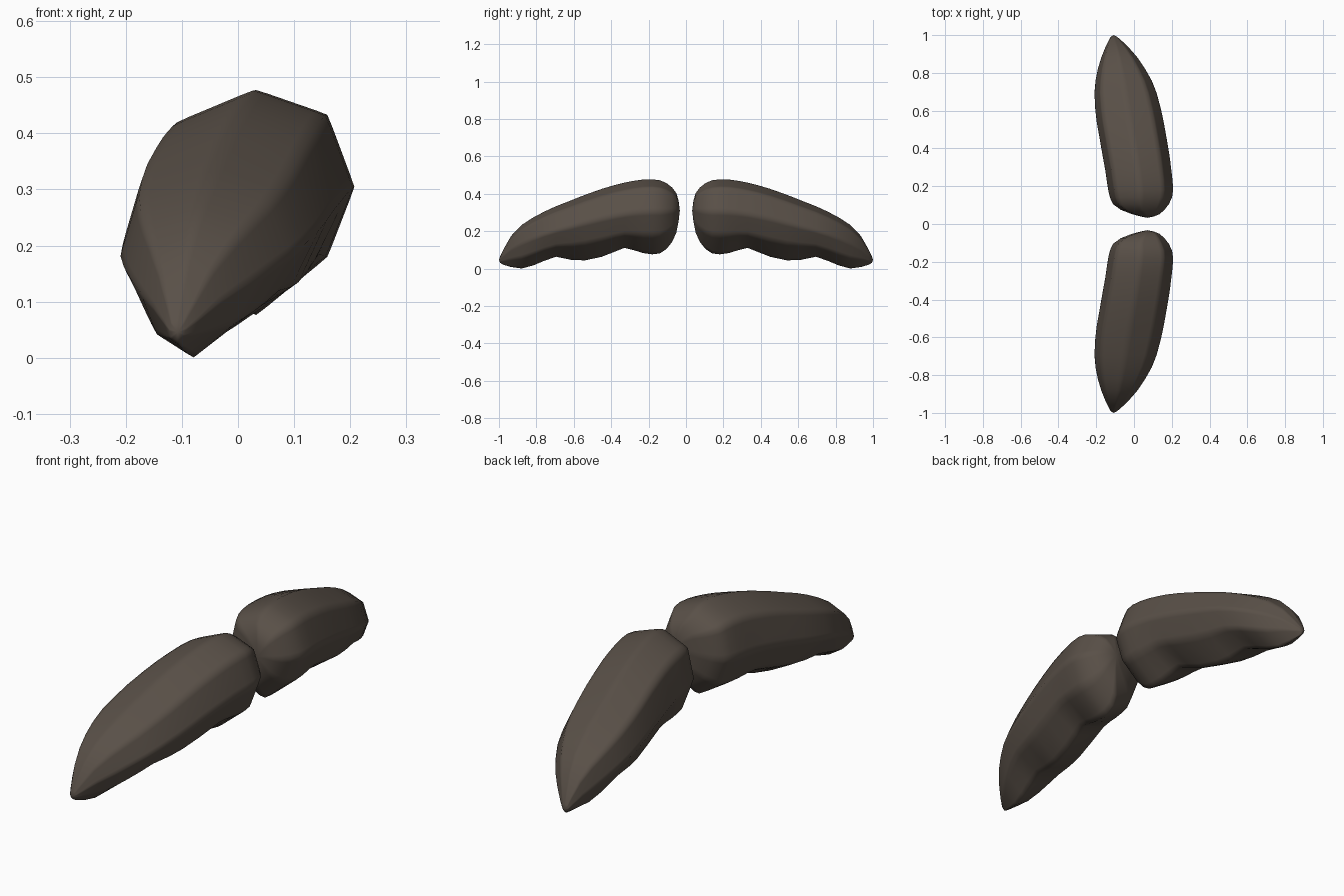
import bpy, bmesh
from mathutils import Vector

# Stations along one lobe: y, x min, x max, smooth bottom z, top z, groove height under the belly
STATIONS = [
    (0.040, 0.035, 0.105, 0.250, 0.365, 0),
    (0.052, -0.010, 0.135, 0.190, 0.405, 0),
    (0.075, -0.070, 0.162, 0.140, 0.435, 0),
    (0.105, -0.112, 0.185, 0.103, 0.458, 0),
    (0.140, -0.128, 0.202, 0.080, 0.473, 0),
    (0.180, -0.137, 0.208, 0.075, 0.478, 0),
    (0.230, -0.145, 0.205, 0.070, 0.477, 0.012),
    (0.280, -0.152, 0.199, 0.068, 0.470, 0.030),
    (0.330, -0.161, 0.193, 0.064, 0.460, 0.046),
    (0.380, -0.170, 0.186, 0.060, 0.448, 0.030),
    (0.450, -0.182, 0.174, 0.054, 0.427, 0.008),
    (0.540, -0.198, 0.158, 0.043, 0.395, 0),
    (0.610, -0.206, 0.143, 0.037, 0.367, 0.008),
    (0.695, -0.210, 0.120, 0.028, 0.334, 0.035),
    (0.760, -0.204, 0.094, 0.020, 0.304, 0.020),
    (0.820, -0.192, 0.060, 0.010, 0.272, 0.005),
    (0.880, -0.174, 0.020, 0.000, 0.233, 0),
    (0.935, -0.152, -0.028, 0.008, 0.175, 0),
    (0.975, -0.132, -0.070, 0.020, 0.105, 0),
    (0.993, -0.122, -0.092, 0.030, 0.067, 0),
]

# Eight-sided section as fractions of width and height, plus its share of the groove
OCTAGON = [(0.0, 0.50, 0), (0.10, 0.86, 0), (0.49, 1.0, 0), (0.86, 0.89, 0),
           (1.0, 0.57, 0), (0.86, 0.26, 0.35), (0.49, 0.0, 1), (0.15, 0.18, 0.35)]


def section():
    """Octagon with softened corners."""
    pts = [Vector(p) for p in OCTAGON]
    out = []
    for i, p in enumerate(pts):
        a, b = pts[i - 1], pts[(i + 1) % len(pts)]
        out += [p.lerp(a, 0.16), p.lerp((a + b) / 2, 0.015), p.lerp(b, 0.16)]
    return out


def lobe(name, side, material):
    bm = bmesh.new()
    rings = []
    for y, x0, x1, z0, z1, groove in STATIONS:
        rings.append([bm.verts.new((x0 + u * (x1 - x0), side * y,
                                    z0 + v * (z1 - z0) + g * groove))
                      for u, v, g in section()])
    n = len(rings[0])
    for r, s in zip(rings, rings[1:]):
        for i in range(n):
            j = (i + 1) % n
            bm.faces.new((r[i], r[j], s[j], s[i]))
    # close the blunt inner end and the pointed tip
    for ring, pole in ((rings[0], (0.07, side * 0.033, 0.31)),
                       (rings[-1], (-0.107, side * 1.0, 0.046))):
        c = bm.verts.new(pole)
        for i in range(n):
            bm.faces.new((ring[i], ring[(i + 1) % n], c))
    bmesh.ops.recalc_face_normals(bm, faces=bm.faces)
    for f in bm.faces:
        f.smooth = True
    mesh = bpy.data.meshes.new(name)
    bm.to_mesh(mesh)
    bm.free()
    mesh.materials.append(material)
    obj = bpy.data.objects.new(name, mesh)
    bpy.context.collection.objects.link(obj)
    return obj


brown = bpy.data.materials.new("dark_brown")
brown.diffuse_color = (0.10, 0.08, 0.064, 1)

# Two mirrored lobes
lobe("front_lobe", -1, brown)
lobe("back_lobe", 1, brown)
